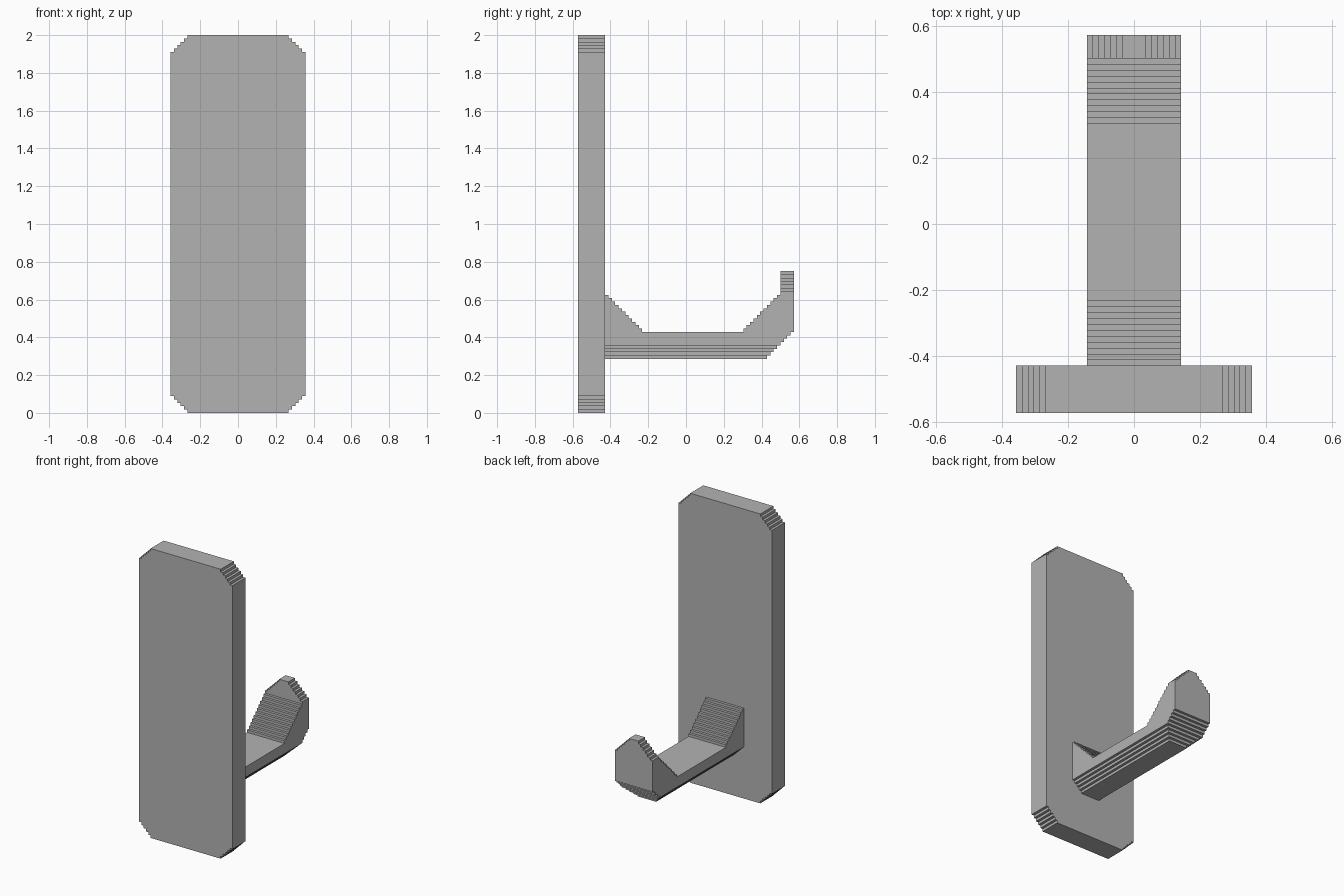
import bpy
import bmesh
from mathutils import Vector

cube = bpy.data.objects.get("Cube")
if cube:
    bpy.data.objects.remove(cube, do_unlink=True)

U = 1 / 14      # main design unit
S = U / 4       # size of one stair step

grey = bpy.data.materials.new("matte_grey")
grey.use_nodes = True
grey.diffuse_color = (0.45, 0.45, 0.45, 1)
bsdf = next(n for n in grey.node_tree.nodes if n.type == 'BSDF_PRINCIPLED')
bsdf.inputs["Base Color"].default_value = grey.diffuse_color


def stairs(start, da, db, count, a_first):
    """Staircase points from start, moving by da and db on each step."""
    a, b = start
    points = [(a, b)]
    for _ in range(count):
        if a_first:
            points += [(a + da, b), (a + da, b + db)]
        else:
            points += [(a, b + db), (a + da, b + db)]
        a, b = a + da, b + db
    return points


def prism(name, outline, to_point, direction):
    """Extrude a closed outline along a direction."""
    bm = bmesh.new()
    face = bm.faces.new([bm.verts.new(to_point(a, b)) for a, b in outline])
    result = bmesh.ops.extrude_face_region(bm, geom=[face], use_keep_orig=True)
    verts = [v for v in result["geom"] if isinstance(v, bmesh.types.BMVert)]
    bmesh.ops.translate(bm, verts=verts, vec=Vector(direction))
    bmesh.ops.recalc_face_normals(bm, faces=bm.faces[:])
    mesh = bpy.data.meshes.new(name)
    bm.to_mesh(mesh)
    bm.free()
    mesh.materials.append(grey)
    obj = bpy.data.objects.new(name, mesh)
    bpy.context.scene.collection.objects.link(obj)
    return obj


def mirrored(right_half):
    """Close a half outline (bottom to top) by mirroring it in x."""
    return right_half + [(-x, z) for x, z in reversed(right_half)]


# Back plate with stepped corners
half = stairs((5 * U - 5 * S, 0), S, S, 5, False)
half += stairs((5 * U, 28 * U - 5 * S), -S, S, 5, True)
prism("back_plate", mirrored(half),
      lambda x, z: (x, -8 * U, z), (0, 2 * U, 0))

# Hook side profile: underside, stepped heel, tip, inner steps, wall brace
side = [(-6 * U, 4 * U)]
side += stairs((6 * U, 4 * U), S, S, 8, False)
side += [(8 * U, 10.5 * U), (7 * U, 10.5 * U)]
side += stairs((7 * U, 6 * U + 11 * S), -S, -S, 11, True)
side += stairs((-6 * U + 11 * S, 6 * U), -S, S, 11, False)
hook = prism("hook", side, lambda y, z: (-3 * U, y, z), (6 * U, 0, 0))

# Front outline that trims the hook's lower edges and tip corners
half = [(U, 3 * U)]
half += stairs((U, 4 * U), S, S, 4, False)
half += stairs((2 * U, 10.5 * U - 6 * S), -S, S, 6, True)
half += [(2 * U - 6 * S, 12 * U)]
trim = prism("hook_trim", mirrored(half),
             lambda x, z: (x, -7 * U, z), (0, 16 * U, 0))
trim.hide_render = True

cut = hook.modifiers.new("trim", 'BOOLEAN')
cut.operation = 'INTERSECT'
cut.solver = 'EXACT'
cut.object = trim
bpy.context.view_layer.objects.active = hook
bpy.ops.object.modifier_apply(modifier=cut.name)
bpy.data.objects.remove(trim, do_unlink=True)
